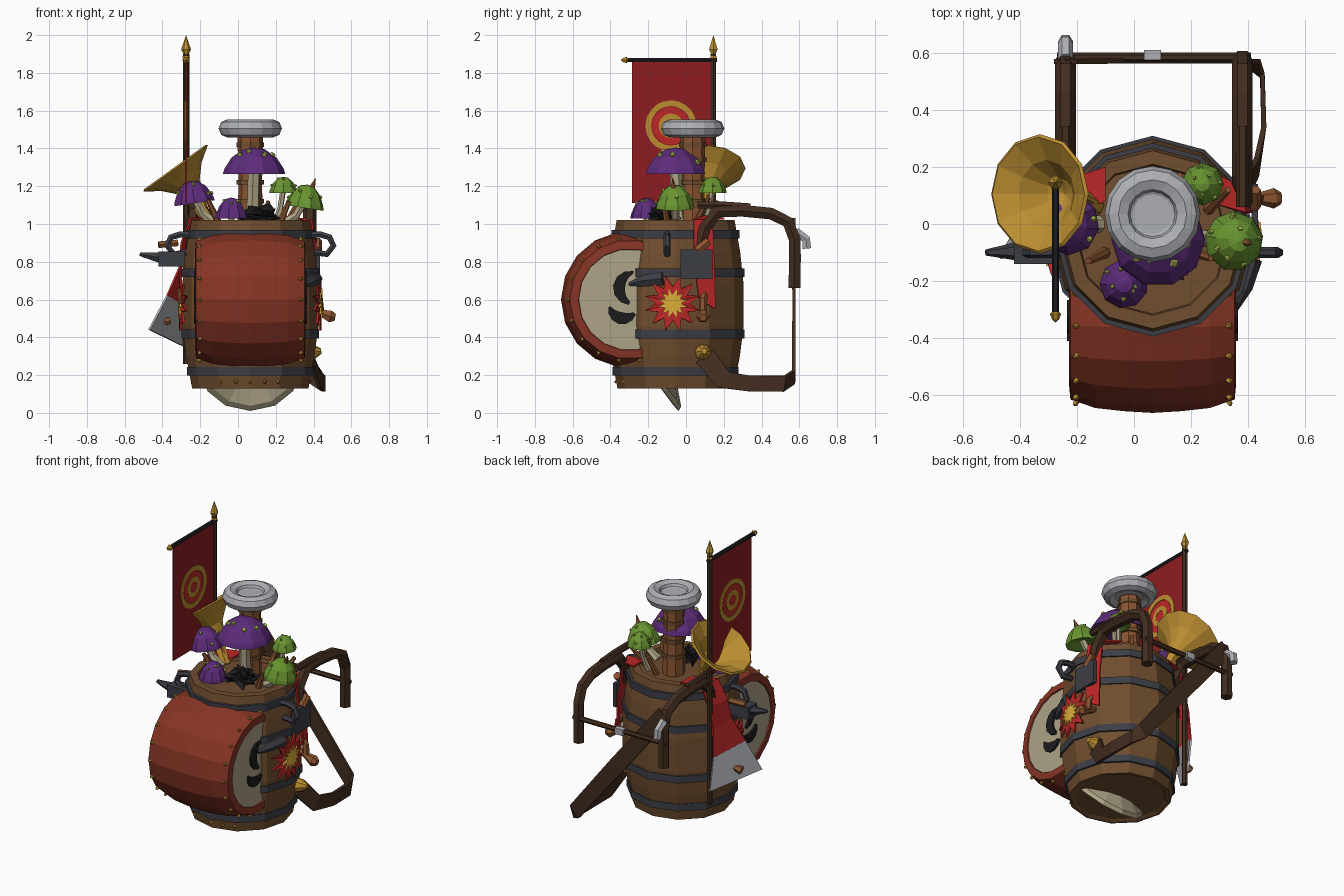
import bpy, bmesh, math, random
from mathutils import Vector

if "Cube" in bpy.data.objects:
    bpy.data.objects.remove(bpy.data.objects["Cube"])

random.seed(4)
COL = dict(wood=(.16, .075, .028), dark_wood=(.055, .026, .014), orange=(.26, .09, .03), red=(.24, .035, .018),
           flag=(.27, .012, .015), bright_red=(.5, .02, .02), purple=(.11, .025, .2), green=(.14, .3, .03),
           gold=(.5, .27, .03), silver=(.42, .43, .46), iron=(.045, .048, .06), black=(.012, .012, .014),
           cream=(.42, .37, .24), yellow=(.7, .42, .04), spot=(.4, .5, .08))
MATS = {}
for k, c in COL.items():
    MATS[k] = bpy.data.materials.new(k)
    MATS[k].diffuse_color = (*c, 1)
CX, CY = .065, -.055          # barrel axis
UP = (0, 0, 1)


def make(name, bm, mat, thick=0):
    bmesh.ops.remove_doubles(bm, verts=bm.verts, dist=1e-5)
    bmesh.ops.recalc_face_normals(bm, faces=bm.faces)
    me = bpy.data.meshes.new(name)
    bm.to_mesh(me)
    bm.free()
    ob = bpy.data.objects.new(name, me)
    bpy.context.collection.objects.link(ob)
    me.materials.append(MATS[mat])
    if thick:
        s = ob.modifiers.new("thickness", 'SOLIDIFY')
        s.thickness, s.offset = thick, 0
    return ob


def lathe(name, prof, loc, mat, n=12, axis=UP, closed=False):
    """Revolve an (r, z) profile round an axis."""
    bm = bmesh.new()
    q = Vector(axis).to_track_quat('Z', 'Y')
    rings = [[bm.verts.new(q @ Vector((r * math.cos(a), r * math.sin(a), z)) + Vector(loc))
              for a in (2 * math.pi * i / n for i in range(n))] for r, z in prof]
    pairs = list(zip(rings, rings[1:])) + ([(rings[-1], rings[0])] if closed else [])
    for a, b in pairs:
        for i in range(n):
            j = (i + 1) % n
            bm.faces.new((a[i], a[j], b[j], b[i]))
    bmesh.ops.dissolve_degenerate(bm, dist=1e-6, edges=bm.edges)
    return make(name, bm, mat)


def tube(name, pts, r, mat, taper=None, res=1):
    """Sweep a round section along points, with optional radius factors."""
    cu = bpy.data.curves.new(name, 'CURVE')
    cu.dimensions, cu.bevel_depth, cu.bevel_resolution, cu.use_fill_caps = '3D', r, res, True
    sp = cu.splines.new('POLY')
    sp.points.add(len(pts) - 1)
    for i, p in enumerate(pts):
        sp.points[i].co = (*p, 1)
        sp.points[i].radius = taper[i] if taper else 1
    ob = bpy.data.objects.new(name, cu)
    bpy.context.collection.objects.link(ob)
    bpy.ops.object.select_all(action='DESELECT')
    ob.select_set(True)
    bpy.context.view_layer.objects.active = ob
    bpy.ops.object.convert(target='MESH')
    ob = bpy.context.object
    ob.data.materials.clear()
    ob.data.materials.append(MATS[mat])
    for f in ob.data.polygons:
        f.use_smooth = False
    return ob


def ribbon(name, left, right, mat, thick):
    """Strip between two rows of points."""
    bm = bmesh.new()
    rows = [(bm.verts.new(a), bm.verts.new(b)) for a, b in zip(left, right)]
    for a, b in zip(rows, rows[1:]):
        bm.faces.new((a[0], a[1], b[1], b[0]))
    return make(name, bm, mat, thick)


def box(name, lo, hi, mat):
    bm = bmesh.new()
    bmesh.ops.create_cube(bm, size=1)
    for v in bm.verts:
        v.co = [(l + h) / 2 + c * (h - l) for l, h, c in zip(lo, hi, v.co)]
    return make(name, bm, mat)


def side_x(y, s, r=.365):
    return CX + s * math.sqrt(r * r - (y - CY) ** 2)


# barrel with hoops and recessed lid
lathe("barrel", [(0, .14), (.27, .14), (.29, .13), (.308, .13), (.34, .3), (.36, .46), (.36, .68), (.342, .85),
                 (.312, 1.02), (.265, 1.02), (.26, .995), (0, .995)], (CX, CY, 0), "wood")
for i, (z, r) in enumerate([(.22, .33), (.418, .36), (.742, .36), (.945, .335)]):
    lathe("hoop_%d" % i, [(r - .03, -.023), (r + .004, -.023), (r + .004, .023), (r - .03, .023)],
          (CX, CY, z), "iron", closed=True)

# drum with skins, studs and crescent marks
D = (CX, -.3, .6)
lathe("drum", [(0, -.27), (.265, -.275), (.27, -.292), (.315, -.288), (.345, -.2), (.356, -.1), (.362, 0), (.356, .1),
               (.345, .2), (.315, .288), (.27, .292), (.265, .275), (0, .27)], D, "red", 18, (1, 0, 0))
for s in (-1, 1):
    lathe("drum_skin", [(.27, 0), (0, 0.003)], (CX + s * .284, D[1], D[2]), "cream", 18, (s, 0, 0))
    for i in range(11):
        a = math.radians(80 + i * 20)
        p = (CX + s * .27, D[1] + .328 * math.cos(a), D[2] + .328 * math.sin(a))
        lathe("drum_stud", [(.011, -.01), (.009, .006), (0, .011)], p, "gold", 5, (s * .6, math.cos(a), math.sin(a)))
    for cy, cz, r, a0, a1 in ((-.27, .66, .085, 95, 250), (-.33, .575, .075, 190, 320)):
        arc = [(math.radians(a0 + (a1 - a0) * t / 6), .032 * math.sin(math.pi * (t + .4) / 7)) for t in range(7)]
        row = lambda k: [(CX + s * .293, cy + (r + k * w) * math.cos(a), cz + (r + k * w) * math.sin(a)) for a, w in arc]
        ribbon("drum_mark", row(-1), row(1), "black", .012)
    # painted starburst wrapped on the barrel side
    for nm, ro, ri, off, mat in (("star", .15, .09, .006, "bright_red"), ("star_centre", .08, .045, .012, "yellow")):
        bm = bmesh.new()
        P = lambda y, z: bm.verts.new((side_x(y, s) + s * off, y, z))
        c = P(-.07, .58)
        rim = [P(-.07 + (ri, ro)[i % 2] * math.cos(i * math.pi / 12), .58 + (ri, ro)[i % 2] * math.sin(i * math.pi / 12))
               for i in range(24)]
        for i in range(24):
            bm.faces.new((c, rim[i], rim[(i + 1) % 24]))
        make(nm, bm, mat, .012)
    # iron loop handles
    tube("side_handle", [(CX + s * x, -.1, z) for x, z in
                         ((.29, .94), (.37, .945), (.42, .93), (.44, .885), (.405, .84), (.34, .85))], .019, "iron")

# bell horn poking out of the barrel bottom
lathe("bottom_bell", [(0, -.1), (.1, -.1), (.25, -.025), (.262, 0), (.225, .004), (.08, -.07), (0, -.07)],
      (CX, -.196, .22), "cream", 12, (0, -.8, -.6))
for i in range(5):
    a = math.radians(-90 + (i - 2) * 14)
    lathe("bottom_stud", [(.012, 0), (0, .012)], (CX + .315 * math.cos(a), CY + .315 * math.sin(a), .165), "gold", 5,
          (math.cos(a), math.sin(a), 0))

# shoulder frame arms, crossbar and diagonal strap
for x in (-.24, .38):
    tube("frame_arm", [(x, y, z) for y, z in ((.07, .87), (.1, .98), (.17, 1.065), (.3, 1.07), (.45, 1.055),
                                              (.54, 1.01), (.575, .92), (.575, .66))], .036, "dark_wood")
    tube("arm_binding", [(x, .06, 1.1), (x, .2, 1.1), (x, .34, 1.09)], .022, "dark_wood")
tube("crossbar", [(-.27, .585, .82), (.41, .585, .82)], .016, "dark_wood")
box("crossbar_clip", (.035, .575, .8), (.095, .61, .84), "silver")
tube("arm_buckle", [(-.24, .58, .96), (-.24, .635, .92), (-.24, .64, .87)], .026, "silver")
mid = [(.38, .1, .3), (.43, .2, .175), (.455, .34, .155), (.45, .52, .155), (.41, .57, .19), (.1, .572, .58), (-.24, .57, 1.0)]
wid = [(0, .045, .035), (0, .03, .04), (0, 0, .042), (0, .005, .042), (.03, 0, .035), (.04, 0, .032), (.04, 0, .032)]
ribbon("diagonal_strap", [Vector(m) - Vector(w) for m, w in zip(mid, wid)],
       [Vector(m) + Vector(w) for m, w in zip(mid, wid)], "dark_wood", .018)
lathe("strap_anchor", [(.0, 0), (.045, 0), (.04, .03), (.015, .07), (0, .07)], (.37, .09, .32), "gold", 8, (1, .1, .1))

# central pillar with cushion ring
lathe("pillar", [(0, .98), (.07, .98), (.062, 1.2), (.068, 1.46), (0, 1.46)], (CX, .035, 0), "orange", 8)
for z in (1.12, 1.22, 1.34, 1.42):
    lathe("pillar_band", [(.06, -.012), (.073, -.012), (.073, .012), (.06, .012)], (CX, .035, z), "wood", 8, closed=True)
lathe("ring_cushion", [(.12 + .048 * math.cos(a), .048 * math.sin(a)) for a in (i * math.pi / 4 for i in range(8))],
      (CX, .035, 1.506), "silver", 16, closed=True)
lathe("ring_hub", [(0, -.035), (.085, -.035), (.085, .02), (.07, .012), (0, .012)], (CX, .035, 1.506), "silver", 16)


def mushroom(name, x, y, z, r, h, mat, base, n, tilt=(0, 0, 1)):
    lathe(name + "_cap", [(0, h), (.35 * r, .93 * h), (.72 * r, .62 * h), (.95 * r, .2 * h), (r, 0), (.8 * r, .02 * h),
                          (.2 * r, .2 * h), (0, .2 * h)], (x, y, z), mat, n, tilt)
    tube(name + "_stem", [(*base, 1.0), (x * .6 + base[0] * .4, y * .6 + base[1] * .4, 1 + (z - 1) * .5),
                          (x, y, z + .25 * h)], r * .23, "cream", (1.2, .9, .9))
    for i in range(7):
        a = i * 2 * math.pi / 7 + random.uniform(-.3, .3)
        f, g = random.choice(((.6, .73), (.82, .45), (.45, .84)))
        d = Vector((math.cos(a), math.sin(a), 0))
        lathe(name + "_spot", [(.1 * r, -.004), (.08 * r, .009), (0, .01)],
              Vector((x, y, z)) + d * r * f + Vector((0, 0, h * g)), "spot", 4, d * f + Vector((0, 0, g)))


# mushroom cluster
mushroom("purple_large", .085, -.055, 1.265, .165, .14, "purple", (.075, -.03), 10)
mushroom("purple_left", -.23, .0, 1.11, .11, .12, "purple", (-.12, 0), 9, (-.15, 0, 1))
mushroom("purple_small", -.035, -.21, 1.03, .086, .11, "purple", (-.03, -.2), 9)
mushroom("green_large", .35, -.06, 1.085, .105, .125, "green", (.24, -.05), 9, (.15, 0, 1))
mushroom("green_small", .24, .14, 1.165, .075, .085, "green", (.2, .1), 8)
tube("cap_thorn", [(.38, -.06, 1.16), (.41, -.07, 1.24)], .025, "orange", (1, .1))

# coals and loose sticks inside the top
for i in range(9):
    bm = bmesh.new()
    bmesh.ops.create_icosphere(bm, subdivisions=1, radius=random.uniform(.03, .045))
    for v in bm.verts:
        v.co += Vector((random.uniform(.03, .2), random.uniform(-.18, -.05), random.uniform(1.01, 1.08)))
    make("coal", bm, "black")
for a, b in (((-.13, .06, 1), (-.22, .1, 1.16)), ((-.1, -.1, 1), (-.16, -.13, 1.13)), ((.26, .05, 1), (.33, .12, 1.14)),
             ((.22, -.1, 1), (.27, -.12, 1.12)), ((.13, .12, 1), (.16, .17, 1.12))):
    tube("stick", [a, b], .02, "orange", (1, .6))

# brass bell horn
lathe("brass_horn", [(.04, -.2), (.07, -.12), (.13, -.055), (.21, 0), (.2, .008), (.12, -.04), (.055, -.12), (0, -.15)],
      (-.33, .105, 1.295), "gold", 12, (-.585, 0, .81))
tube("horn_pipe", [(-.22, .1, 1.14), (-.19, .09, 1.07), (-.13, .06, .99)], .045, "gold", (.95, .8, .7))

# banner on its pole
FX, FY = -.275, .145
tube("banner_pole", [(FX, FY, .26), (FX, FY, 1.9)], .017, "dark_wood")
lathe("pole_tip", [(0, 1.88), (.02, 1.88), (.014, 1.9), (.026, 1.925), (0, 2.0)], (FX, FY, 0), "gold", 6)
tube("banner_bar", [(FX, FY + .02, 1.868), (FX, -.31, 1.868)], .013, "black")
lathe("bar_finial", [(0, -.02), (.02, 0), (.012, .02), (0, .03)], (FX, -.315, 1.868), "gold", 6, (0, -1, 0))
box("banner", (FX - .004, -.285, 1.11), (FX + .004, .13, 1.865), "flag")
for ro, ri in ((.135, .105), (.065, .035)):
    lathe("banner_ring", [(ri, -.008), (ro, -.008), (ro, .008), (ri, .008)], (FX, -.08, 1.52), "gold", 20, (1, 0, 0), True)
lathe("banner_disc", [(0, -.006), (.1, -.006), (.1, .006), (0, .006)], (FX, -.08, 1.52), "bright_red", 20, (1, 0, 0))

# red cloth draped over both sides, grey hem on the left
ribbon("cloth_left", [(-.1, .2, 1.03), (-.22, .16, 1.03), (-.27, .15, .9), (-.3, .15, .77), (-.31, .16, .58)],
       [(-.1, .08, 1.03), (-.25, .02, 1.03), (-.3, .0, .9), (-.31, -.03, .77), (-.375, -.08, .62)], "bright_red", .01)
ribbon("cloth_hem", [(-.31, .16, .58), (-.285, .16, .35)], [(-.375, -.08, .62), (-.47, -.12, .44)], "silver", .012)
tube("hem_toggle", [(-.36, .03, .49), (-.42, .02, .47)], .026, "orange", (.7, 1))
ribbon("cloth_right", [(.25, .19, 1.04), (.36, .14, 1.02), (.39, .15, .8), (.4, .155, .55)],
       [(.25, .08, 1.04), (.39, .04, 1.02), (.42, .04, .8), (.425, .07, .6)], "bright_red", .01)

# tools and pegs hung on the sides
box("cleaver_blade", (.412, -.03, .71), (.435, .14, .865), "iron")
tube("cleaver_handle", [(.42, .06, .86), (.42, .12, .91)], .025, "orange")
tube("side_peg", [(.38, .09, .56), (.44, .09, .53), (.49, .09, .51), (.515, .09, .505)], .03, "orange", (.6, .7, 1.2, .7))
tube("upper_peg", [(.37, .1, .66), (.43, .09, .6), (.435, .09, .54)], .022, "orange")
tube("right_spike", [(.41, -.12, .71), (.38, -.22, .7), (.355, -.3, .68)], .04, "iron", (1, .9, .25))
box("hammer_head", (-.42, -.14, .775), (-.28, -.05, .855), "iron")
tube("hammer_spike", [(-.4, -.095, .82), (-.52, -.1, .84)], .035, "iron", (1, .3))
tube("hammer_handle", [(-.32, .0, .9), (-.42, -.02, .89)], .02, "orange")

for m in bpy.data.materials:
    if m.users and not m.is_grease_pencil:
        m.use_nodes = True
        m.node_tree.nodes["Principled BSDF"].inputs["Base Color"].default_value = m.diffuse_color
